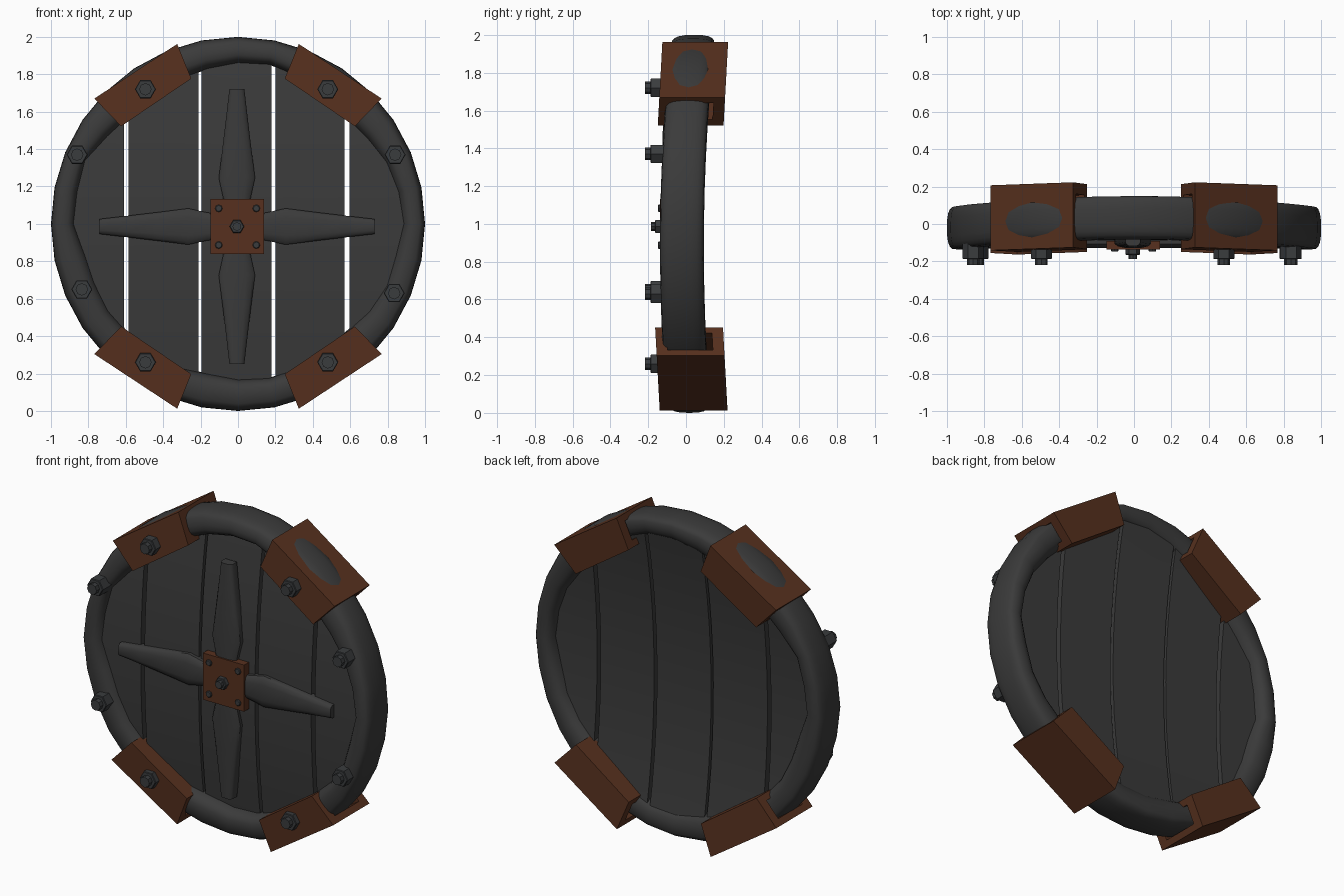
import bpy, bmesh, math
from mathutils import Vector

if "Cube" in bpy.data.objects:
    bpy.data.objects.remove(bpy.data.objects["Cube"])

def mat(name, rgb):
    m = bpy.data.materials.new(name)
    m.diffuse_color = (*rgb, 1)
    m.use_nodes = True
    m.node_tree.nodes["Principled BSDF"].inputs["Base Color"].default_value = m.diffuse_color
    return m

IRON = mat("dark_grey", (0.043, 0.043, 0.043))
STEEL = mat("bolt_grey", (0.042, 0.045, 0.048))
RUST = mat("rust_brown", (0.095, 0.030, 0.013))

def bend(z, k=.05):
    """The whole shield is bowed forwards at mid height."""
    return k * (z - 1) ** 2 + 0.012 * (z - 1)

def make(name, bm, material, smooth=None):
    bmesh.ops.recalc_face_normals(bm, faces=bm.faces)
    me = bpy.data.meshes.new(name)
    bm.to_mesh(me)
    bm.free()
    ob = bpy.data.objects.new(name, me)
    bpy.context.collection.objects.link(ob)
    me.materials.append(material)
    if smooth:
        bpy.ops.object.select_all(action='DESELECT')
        ob.select_set(True)
        bpy.context.view_layer.objects.active = ob
        bpy.ops.object.shade_smooth_by_angle(angle=math.radians(smooth))
    return ob

def loft(bm, sections, closed=False):
    """Skin a list of equal-length point loops, capping the ends."""
    rings = [[bm.verts.new(p) for p in s] for s in sections]
    n = len(rings[0])
    for i in range(len(rings) - (0 if closed else 1)):
        a, b = rings[i], rings[(i + 1) % len(rings)]
        for k in range(n):
            bm.faces.new((a[k], a[(k + 1) % n], b[(k + 1) % n], b[k]))
    if not closed:
        bm.faces.new(rings[0])
        bm.faces.new(rings[-1][::-1])

# Rim: a battered band, flat outside and round inside, with an uneven inner radius (angle, radius)
inner = [(0, .88), (20, .86), (42, .80), (60, .83), (75, .87), (90, .86), (104, .84),
         (125, .82), (140, .81), (160, .89), (173, .86), (184, .88), (195, .80),
         (208, .84), (220, .82), (240, .84), (256, .82), (263, .81), (273, .84),
         (285, .84), (305, .83), (318, .81), (332, .86), (347, .85), (360, .88)]

def inner_radius(d):
    for (a, r), (b, s) in zip(inner, inner[1:]):
        if a <= d <= b:
            return r + (s - r) * (d - a) / (b - a)

def spow(v, e):
    return math.copysign(abs(v) ** e, v)

bm = bmesh.new()
SEG, SEC = 32, 20
secs = []
for i in range(SEG):
    d = 360 * i / SEG
    t = math.radians(d)
    ri, ro = inner_radius(d), 1.0
    loop = []
    for k in range(SEC):
        u = 2 * math.pi * k / SEC
        e = .5 if math.cos(u) > 0 else .8
        r = (ri + ro) / 2 + (ro - ri) / 2 * spow(math.cos(u), e)
        z = 1 + r * math.sin(t)
        loop.append((r * math.cos(t), -.021 + .116 * spow(math.sin(u), .75) + bend(z), z))
    secs.append(loop)
loft(bm, secs, closed=True)
make("rim", bm, IRON, 50)

# Planks: five thick bowed boards cut to the circle, with open gaps between
edges = [(-.90, -.61), (-.585, -.21), (-.195, .18), (.20, .57), (.595, .90)]
for i, (x0, x1) in enumerate(edges):
    bm = bmesh.new()
    R, COLS, ROWS = .915, 5, 10
    grids = []
    for y, k in ((-.09, .09), (.03, .11)):
        g = []
        for c in range(COLS + 1):
            x = x0 + (x1 - x0) * c / COLS
            h = math.sqrt(R * R - x * x)
            zs = [1 - h + 2 * h * r / ROWS for r in range(ROWS + 1)]
            g.append([bm.verts.new((x, y + bend(z, k), z)) for z in zs])
        grids.append(g)
        for c in range(COLS):
            for r in range(ROWS):
                bm.faces.new((g[c][r], g[c + 1][r], g[c + 1][r + 1], g[c][r + 1]))
    f, b = grids
    for r in range(ROWS):
        for c in (0, COLS):
            bm.faces.new((f[c][r], f[c][r + 1], b[c][r + 1], b[c][r]))
    for c in range(COLS):
        for r in (0, ROWS):
            bm.faces.new((f[c][r], f[c + 1][r], b[c + 1][r], b[c][r]))
    make(f"plank_{i + 1}", bm, IRON, 30)

# Cross blades: four tapered arms with rounded fronts
CZ = .986
for i in range(4):
    t = math.radians(90 * i)
    along, side = Vector((math.cos(t), 0, math.sin(t))), Vector((-math.sin(t), 0, math.cos(t)))
    bm = bmesh.new()
    secs = []
    for d, w in ((.08, .065), (.16, .075), (.26, .097), (.42, .077), (.58, .058), (.735, .04)):
        loop = []
        for s, y in ((-1, -.07), (-1, -.108), (-.85, -.12), (-.5, -.128),
                     (.5, -.128), (.85, -.12), (1, -.108), (1, -.07)):
            p = Vector((-.006, y, CZ)) + along * d + side * (w * s)
            p.y += .02 * (p.z - 1) ** 2
            loop.append(p)
        secs.append(loop)
    loft(bm, secs)
    make(f"cross_blade_{i + 1}", bm, IRON, 40)

def box(bm, x0, x1, y0, y1, z0, z1):
    loft(bm, [[(x0, y, z0), (x1, y, z0), (x1, y, z1), (x0, y, z1)] for y in (y0, y1)])

# Centre plate
bm = bmesh.new()
box(bm, -.147, .138, -.137, -.09, .84, 1.132)
make("centre_plate", bm, RUST)

def prism(bm, x, z, y0, y1, r, n, chamfer=0):
    steps = [(y0, r), (y1 + chamfer, r)] + ([(y1, r - chamfer)] if chamfer else [])
    loft(bm, [[(x + q * math.cos(2 * math.pi * k / n), y, z + q * math.sin(2 * math.pi * k / n))
               for k in range(n)] for y, q in steps])

# Rivets on the centre plate
bm = bmesh.new()
for x in (-.103, .098):
    for z in (.887, 1.083):
        prism(bm, x, z, -.12, -.148, .02, 8, .004)
make("plate_rivets", bm, STEEL)

# Bolts: hexagonal nut and stud on the clamps, the rim and the centre
def bolt(name, x, z, y, s=1.0):
    bm = bmesh.new()
    prism(bm, x, z, y + .04, y - .05 * s, .056 * s, 6, .004)
    prism(bm, x, z, y, y - .08 * s, .033 * s, 8)
    make(name, bm, STEEL)

spots = [(-.495, 1.72), (.48, 1.72), (-.495, .26), (.48, .26),
         (-.86, 1.37), (.84, 1.37), (-.835, .65), (.835, .63)]
for i, (x, z) in enumerate(spots):
    bolt(f"bolt_{i + 1}", x, z, -.138)
bolt("centre_bolt", -.006, CZ, -.13, .7)

# Clamps: four hollow sleeves round the rim, mirrored from one corner
A, B = Vector((.325, .975)), Vector((.768, .683))      # outer edge ends (x, height)
C, D = Vector((.25, .79)), Vector((.625, .535))        # inner edge ends
for sx in (-1, 1):
    for sz in (-1, 1):
        y0, y1 = (-.138, .21) if sz > 0 else (-.152, .207)
        bm = bmesh.new()
        def end(o, n, wr, wy):
            pts = []
            for f, y in ((wr, y0 + wy), (1 - wr, y0 + wy), (1 - wr, y1 - wy), (wr, y1 - wy)):
                p = o.lerp(n, f)
                pts.append(bm.verts.new((sx * p.x, y + .055 * (p.y - .74), .987 + sz * p.y)))
            return pts
        oa, ob = end(A, C, 0, 0), end(B, D, 0, 0)
        ia, ib = end(A, C, .2, .06), end(B, D, .2, .06)
        for k in range(4):
            j = (k + 1) % 4
            for p, q in ((oa, ob), (ob, ib), (ib, ia), (ia, oa)):
                bm.faces.new((p[k], p[j], q[j], q[k]))
        make(f"clamp_{'upper' if sz > 0 else 'lower'}_{'right' if sx > 0 else 'left'}", bm, RUST)
